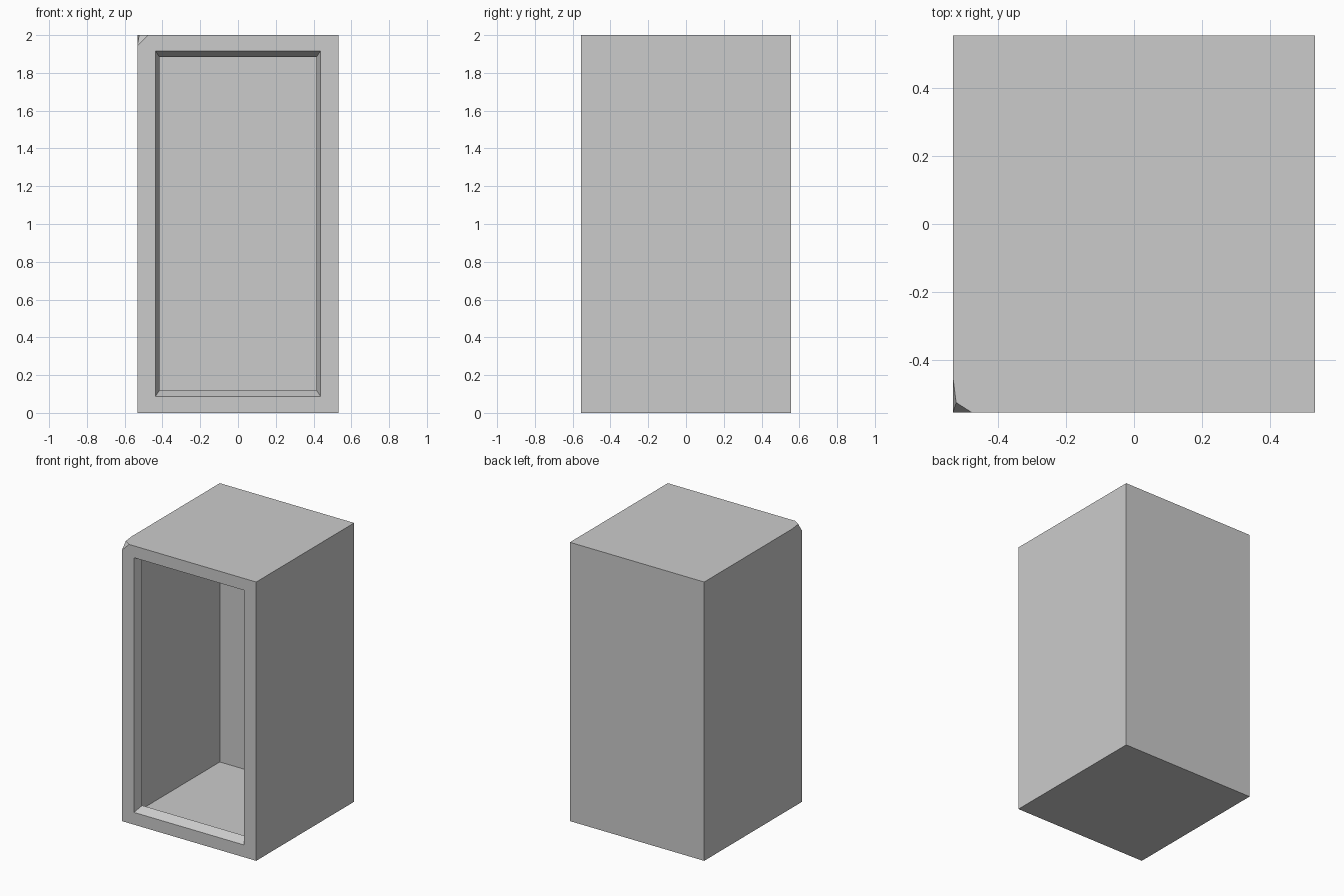
import bpy
import bmesh

if "Cube" in bpy.data.objects:
    bpy.data.objects.remove(bpy.data.objects["Cube"])

GREY = (0.6, 0.6, 0.6, 1.0)
W, D, H = 0.533, 0.555, 2.0      # half width, half depth, height

mat = bpy.data.materials.new("light_grey")
mat.use_nodes = True
mat.diffuse_color = GREY
mat.node_tree.nodes["Principled BSDF"].inputs["Base Color"].default_value = GREY


def ring(half_width, y, low, high):
    """Upright rectangle: bottom right, bottom left, top left, top right."""
    return [(-half_width, y, low), (half_width, y, low),
            (half_width, y, high), (-half_width, y, high)]


def bridge(a, b):
    """Four quads joining two rectangles."""
    return [[a[i], a[(i + 1) % 4], b[(i + 1) % 4], b[i]] for i in range(4)]


def build(name, faces):
    """Mesh object from a list of polygons, with shared corners welded."""
    bm = bmesh.new()
    for pts in faces:
        bm.faces.new([bm.verts.new(p) for p in pts])
    bmesh.ops.remove_doubles(bm, verts=bm.verts, dist=1e-5)
    mesh = bpy.data.meshes.new(name)
    bm.to_mesh(mesh)
    bm.free()
    mesh.materials.append(mat)
    obj = bpy.data.objects.new(name, mesh)
    bpy.context.collection.objects.link(obj)
    return obj


def swap(face, old, new):
    """Replace one corner of a polygon by several points."""
    i = face.index(old)
    face[i:i + 1] = new


back = ring(W, D, 0, H)
front = ring(W, -D, 0, H)
opening = ring(0.437, -D, 0.088, 1.915)
throat = ring(0.415, -D + 0.062, 0.12, 1.884)

# Thin-walled box: back, four sides and the front frame
walls = bridge(back, front)
frame = bridge(front, opening)

# Chipped top front corner
corner = front[3]
side_pt = (-W, -0.447, H)
front_pt = (-0.476, -D, H)
low_pt = (-W, -D, 1.943)
dent = (-0.523, -0.525, H)
swap(walls[2], corner, [front_pt, dent, side_pt][::-1])
swap(walls[3], corner, [low_pt, side_pt])
swap(frame[2], corner, [front_pt, low_pt])
swap(frame[3], corner, [low_pt])
chip = [[side_pt, low_pt, dent], [low_pt, front_pt, dent]]

build("cabinet_shell", [back[::-1]] + walls + frame + chip)

# Sloped lip leading into the hollow interior
build("opening_lip", bridge(opening, throat))
